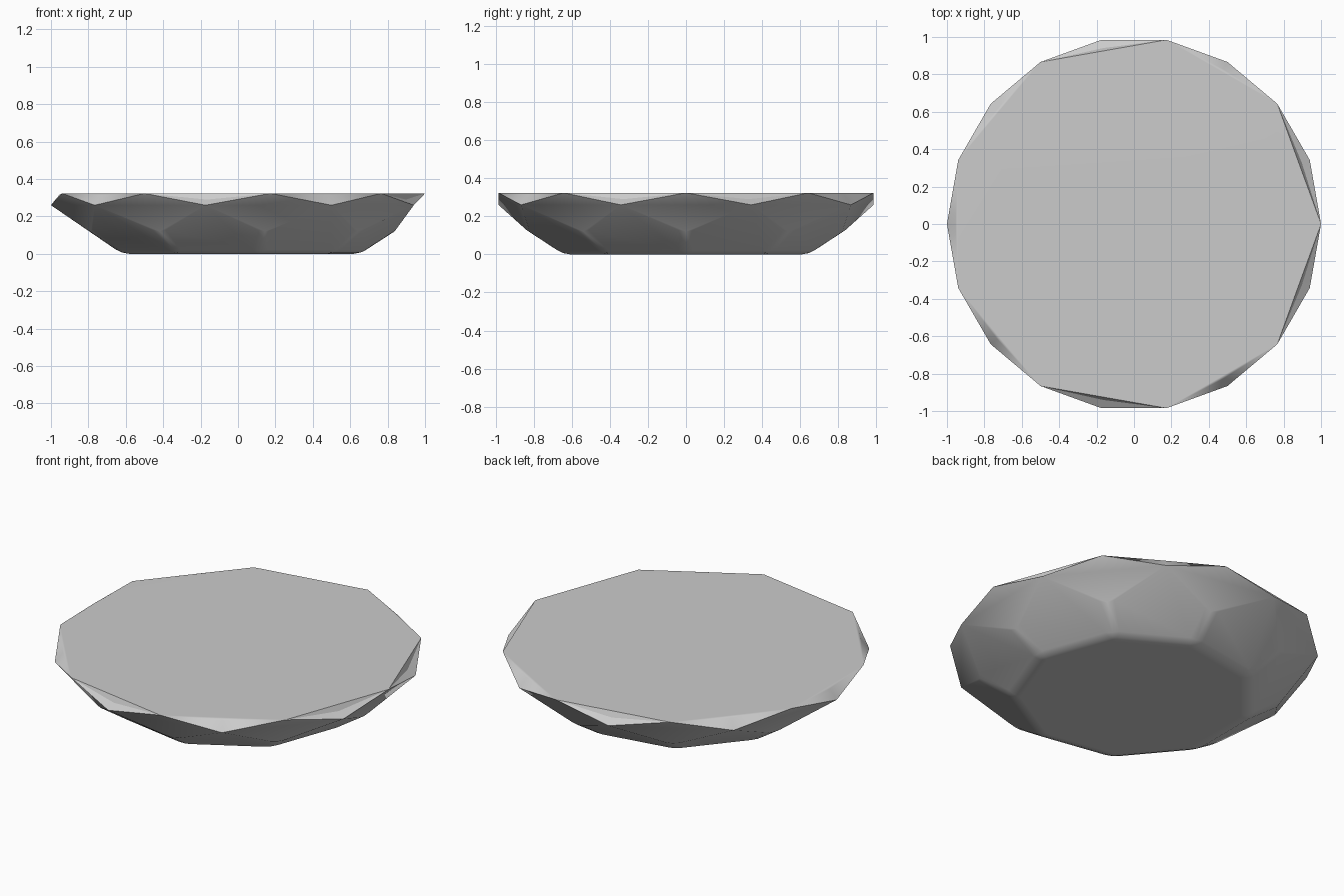
import bpy, bmesh, math

old = bpy.data.objects.get("Cube")
if old:
    bpy.data.objects.remove(old, do_unlink=True)

SIDES = 9
STEP = 2 * math.pi / SIDES
bm = bmesh.new()


def ring(radius, z, turn=0.0):
    """Nine vertices around the axis, optionally turned by part of a step."""
    return [bm.verts.new((radius * math.cos((i + turn) * STEP),
                          radius * math.sin((i + turn) * STEP), z))
            for i in range(SIDES)]


# Levels of the cut stone
base = ring(0.66, 0.0)
waist = ring(0.83, 0.11)
peaks = ring(1.0, 0.323)
dips = ring(1.0, 0.26, 0.5)
folds = ring(0.955, 0.316, 0.5)

# Crown folds drop lower on the sides with deeper cuts
for i in (0, 2, 6, 8):
    folds[i].co.z = 0.29

# Lower facets, upper kites and the chipped rim
for i in range(SIDES):
    j = (i + 1) % SIDES
    bm.faces.new((base[i], base[j], waist[j], dips[i], waist[i]))
    bm.faces.new((waist[i], dips[i], peaks[i], dips[i - 1]))
    bm.faces.new((peaks[i], dips[i], folds[i]))
    bm.faces.new((dips[i], peaks[j], folds[i]))
    bm.faces.new((peaks[i], folds[i], peaks[j]))

# Flat table and underside
bm.faces.new(peaks)
bm.faces.new(base[::-1])
bmesh.ops.recalc_face_normals(bm, faces=bm.faces)

# Soften the base edge and the ridges that climb from it
base_set, waist_set = set(base), set(waist)
soft = [e for e in bm.edges
        if e.verts[0] in base_set or e.verts[1] in base_set]
bmesh.ops.bevel(bm, geom=soft, offset=0.04, segments=2, profile=0.5,
                affect='EDGES', clamp_overlap=True)
low = min(v.co.z for v in bm.verts)
for v in bm.verts:
    v.co.z -= low

mesh = bpy.data.meshes.new("faceted_disc")
bm.to_mesh(mesh)
bm.free()
disc = bpy.data.objects.new("faceted_disc", mesh)
bpy.context.collection.objects.link(disc)

# Plain grey stone
grey = bpy.data.materials.new("stone_grey")
grey.use_nodes = True
colour = (0.6, 0.6, 0.6, 1.0)
grey.diffuse_color = colour
grey.node_tree.nodes["Principled BSDF"].inputs["Base Color"].default_value = colour
mesh.materials.append(grey)

# Smooth the gentle ridges while the facets stay flat
bpy.ops.object.select_all(action='DESELECT')
disc.select_set(True)
bpy.context.view_layer.objects.active = disc
bpy.ops.object.shade_smooth_by_angle(angle=math.radians(30))
weighted = disc.modifiers.new("facet_normals", 'WEIGHTED_NORMAL')
weighted.keep_sharp = True
